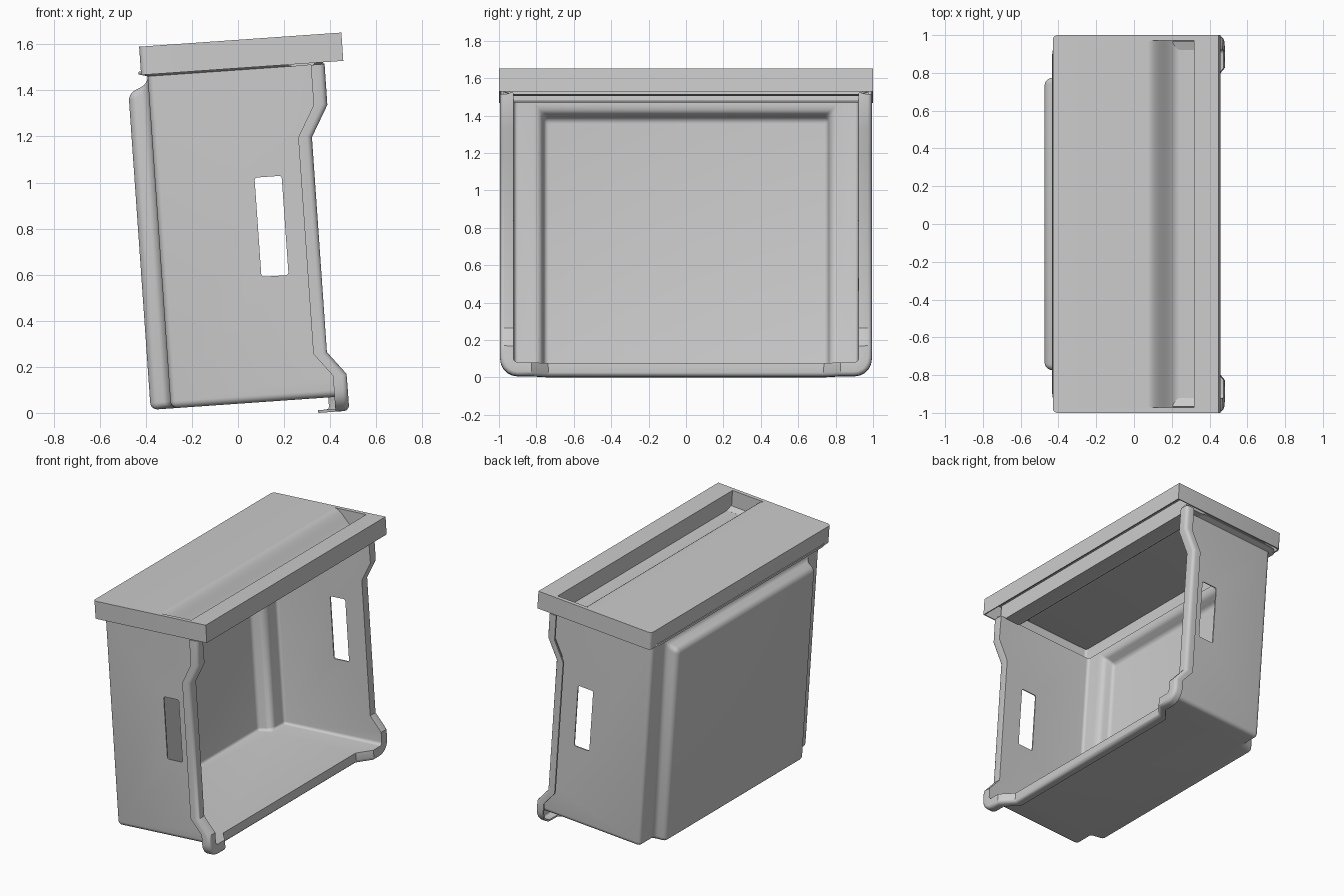
import bpy, bmesh, math
from mathutils import Vector, Matrix

if "Cube" in bpy.data.objects:
    bpy.data.objects.remove(bpy.data.objects["Cube"])

TILT = Matrix.Rotation(math.radians(-4), 4, 'Y')   # whole bin leans back 4 degrees


def extrude(bm, edges, move):
    """Extrude boundary edges, moving each new vertex by move(co)."""
    geom = bmesh.ops.extrude_edge_only(bm, edges=edges)["geom"]
    for v in geom:
        if isinstance(v, bmesh.types.BMVert):
            v.co += move(v.co)
    verts = {v for v in geom if isinstance(v, bmesh.types.BMVert)}
    return [e for e in geom if isinstance(e, bmesh.types.BMEdge)
            and e.verts[0] in verts and e.verts[1] in verts]


def round_edges(bm, edges, size, seg):
    bmesh.ops.bevel(bm, geom=edges, offset=size, segments=seg, profile=0.5,
                    affect='EDGES', clamp_overlap=True)


def creases(bm, deg):
    return [e for e in bm.edges if len(e.link_faces) == 2
            and e.calc_face_angle(0) > math.radians(deg)]


def orient(bm, down):
    """Make normals consistent; the face nearest to 'down' decides the sign."""
    bmesh.ops.recalc_face_normals(bm, faces=bm.faces)
    f = max(bm.faces, key=lambda f: f.calc_area() * abs(f.normal.z))
    if (f.normal.z < 0) != down:
        bmesh.ops.reverse_faces(bm, faces=bm.faces)


def finish(bm, name):
    me = bpy.data.meshes.new(name)
    bm.to_mesh(me)
    bm.free()
    ob = bpy.data.objects.new(name, me)
    bpy.context.collection.objects.link(ob)
    return ob


def activate(ob):
    bpy.ops.object.select_all(action='DESELECT')
    ob.select_set(True)
    bpy.context.view_layer.objects.active = ob


def thicken(ob, t):
    m = ob.modifiers.new("wall", 'SOLIDIFY')
    m.thickness, m.offset = t, -1
    activate(ob)
    bpy.ops.object.modifier_apply(modifier=m.name)


# --- bin body: stacked sections (height, front edge, back panel depth) ---
W, BACK, TOP = 0.93, -0.29, 1.475
sections = [(0.03, 0.47, -0.378), (0.1225, 0.47, -0.378), (0.223, 0.3915, -0.378),
            (1.165, 0.3915, -0.378), (1.30, 0.468, -0.378), (1.405, 0.468, -0.378),
            (1.445, 0.468, BACK), (TOP, 0.468, BACK)]
bm = bmesh.new()
rows = []
for w, f, b in sections:
    half = [(f, W), (BACK, W), (BACK, 0.785), (b, 0.765 if b < BACK else 0.785)]
    ring = [(u, -y) for u, y in half] + half[::-1]
    rows.append([bm.verts.new((u, y, w)) for u, y in ring])
for lo, hi in zip(rows, rows[1:]):
    for i in range(7):
        bm.faces.new((lo[i], lo[i + 1], hi[i + 1], hi[i]))
# floor with a recessed front edge between the two feet
lip = [bm.verts.new((u, y, 0.03)) for u, y in
       [(0.47, 0.83), (0.395, 0.74), (0.395, -0.74), (0.47, -0.83)]]
bm.faces.new(rows[0] + lip)
bmesh.ops.remove_doubles(bm, verts=bm.verts, dist=1e-4)
orient(bm, True)
bmesh.ops.dissolve_limit(bm, angle_limit=math.radians(1), verts=bm.verts, edges=bm.edges)
round_edges(bm, creases(bm, 15), 0.03, 5)

# hem around the front opening and flared rim under the lid
rim = [e for e in bm.edges if e.is_boundary and all(v.co.z > TOP - 1e-3 for v in e.verts)]
front = [e for e in bm.edges if e.is_boundary and e not in rim]


def hem_out(c):
    q = Vector((c.x, max(-0.9, min(0.9, c.y)), max(c.z, 0.06)))
    return (c - q).normalized() * 0.052


def rim_out(c):
    q = Vector((max(c.x, -0.26), max(-0.9, min(0.9, c.y)), c.z))
    return (c - q).normalized() * 0.04 + Vector((0, 0, 0.012))


outer = extrude(bm, front, hem_out)
extrude(bm, outer, lambda c: Vector((-0.048, 0, 0)))
extrude(bm, rim, rim_out)
round_edges(bm, outer, 0.012, 3)
bmesh.ops.recalc_face_normals(bm, faces=bm.faces)
orient(bm, True)
body = finish(bm, "bin_body")
thicken(body, 0.012)

# hand slots through both side walls
bm = bmesh.new()
bmesh.ops.create_cube(bm, size=1, matrix=Matrix.Translation((0.201, 0, 0.788))
                      @ Matrix.Diagonal((0.118, 2.4, 0.432, 1)))
round_edges(bm, [e for e in bm.edges if abs(e.verts[0].co.y - e.verts[1].co.y) > 1], 0.012, 3)
cutter = finish(bm, "slot_cutter")
cutter.hide_render = True
m = body.modifiers.new("slots", 'BOOLEAN')
m.operation, m.object, m.solver = 'DIFFERENCE', cutter, 'EXACT'
activate(body)
bpy.ops.object.modifier_apply(modifier=m.name)
bpy.data.objects.remove(cutter)

# --- lid: top plate with a long sunken grip channel, and a skirt ---
U0, U1, Y, G = -0.318, 0.562, 1.0, 0.972
Z0, Z1 = 1.483, 1.606
G0, G1, DEPTH = 0.185, 0.431, 0.125
bm = bmesh.new()
V = lambda u, y, w: bm.verts.new((u, y, w))
face = lambda pts: bm.faces.new([V(*p) for p in pts])
# channel profile: smooth S slope down, short flat floor, upright front wall
prof = []
for i in range(13):
    t = i / 12
    prof.append((G0 + 0.16 * t, Z1 - DEPTH * (t * t * (3 - 2 * t))))
prof += [(G1, Z1 - DEPTH), (G1, Z1)]
for (a, za), (b, zb) in zip(prof, prof[1:]):
    face([(a, -G, za), (b, -G, zb), (b, G, zb), (a, G, za)])
for s in (-1, 1):
    face([(u, s * G, w) for u, w in prof])
    face([(U0, s * Y, Z1), (U1, s * Y, Z1), (U1, s * G, Z1), (G1, s * G, Z1),
          (G0, s * G, Z1), (U0, s * G, Z1)])
    face([(U0, s * Y, Z0), (U1, s * Y, Z0), (U1, s * Y, Z1), (U0, s * Y, Z1)])
for a, b in ((U0, G0), (G1, U1)):
    face([(a, -G, Z1), (b, -G, Z1), (b, G, Z1), (a, G, Z1)])
for u in (U0, U1):
    face([(u, -Y, Z0), (u, Y, Z0), (u, Y, Z1), (u, G, Z1), (u, -G, Z1), (u, -Y, Z1)])
bmesh.ops.remove_doubles(bm, verts=bm.verts, dist=1e-4)
orient(bm, False)
# round the two back corners
round_edges(bm, [e for e in bm.edges if all(abs(v.co.x - U0) < 1e-3 and abs(v.co.y) > 0.99
                                            for v in e.verts)], 0.024, 4)
lid = finish(bm, "lid")
thicken(lid, 0.01)

# lean everything back and shade
for ob in (body, lid):
    ob.data.transform(TILT)
low = min(v.co.z for v in body.data.vertices)
for ob in (body, lid):
    ob.data.transform(Matrix.Translation((0, 0, -low)))
    activate(ob)
    bpy.ops.object.shade_smooth_by_angle(angle=math.radians(32))
